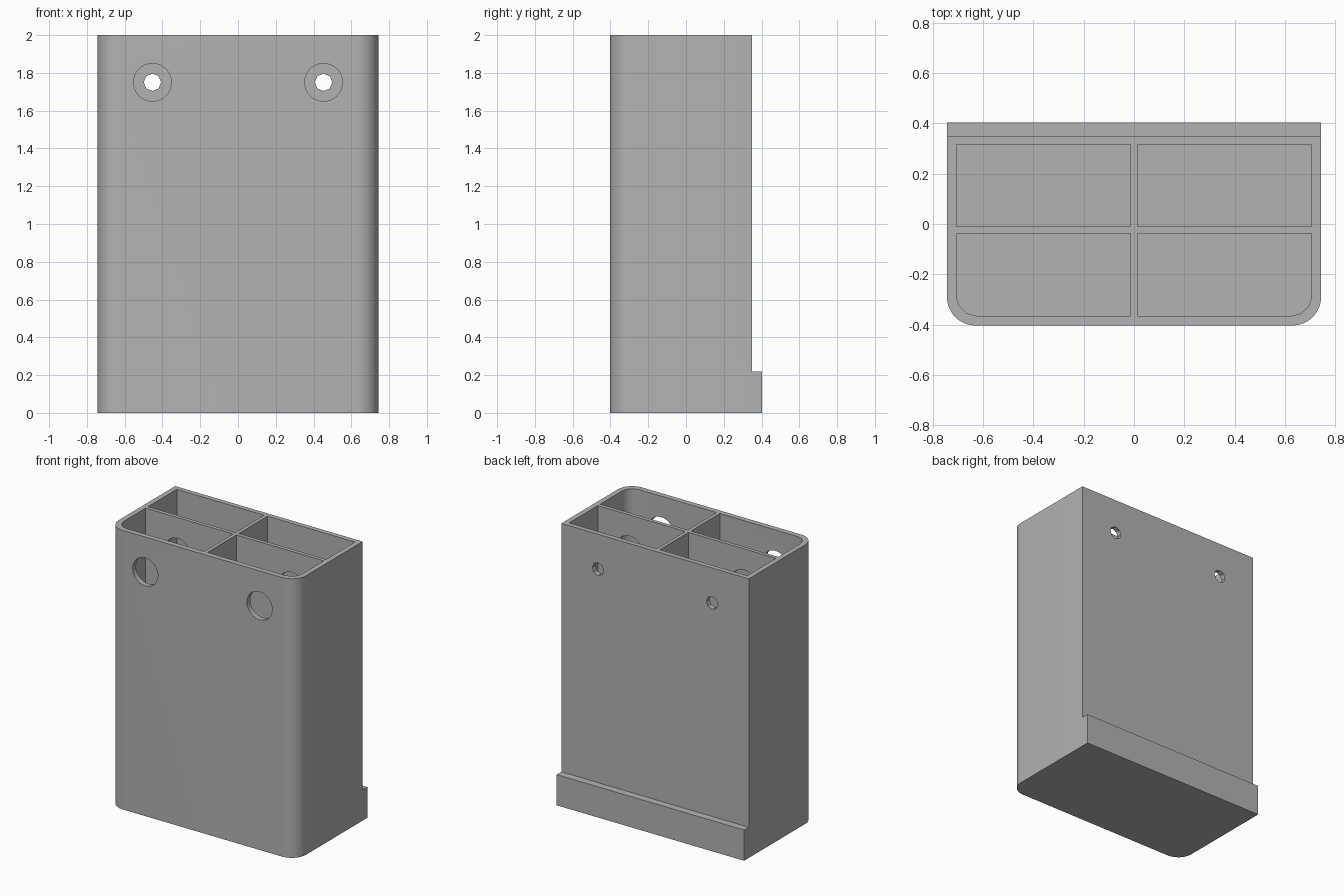
import bpy, bmesh, math
from mathutils import Matrix

if "Cube" in bpy.data.objects:
    bpy.data.objects.remove(bpy.data.objects["Cube"], do_unlink=True)

W, D, H = 0.743, 0.403, 2.0        # half width, half depth, height
BACK, LIP = 0.35, 0.22             # back wall plane, foot lip height
IN_X, IN_FRONT, IN_BACK = 0.706, -0.365, 0.315
RIB, FLOOR = 0.013, 0.037
HOLE_X, HOLE_Z = 0.453, 1.75

grey = bpy.data.materials.new("grey plastic")
grey.use_nodes = True
colour = (0.45, 0.45, 0.45, 1)
grey.diffuse_color = colour
grey.node_tree.nodes["Principled BSDF"].inputs["Base Color"].default_value = colour


def finish(name, bm):
    bmesh.ops.recalc_face_normals(bm, faces=bm.faces)
    mesh = bpy.data.meshes.new(name)
    bm.to_mesh(mesh)
    bm.free()
    mesh.materials.append(grey)
    ob = bpy.data.objects.new(name, mesh)
    bpy.context.collection.objects.link(ob)
    return ob


def prism(name, x0, x1, y0, y1, z0, z1, round_left=0, round_right=0, steps=8):
    """Upright block whose two front corners may be rounded."""
    pts = [(x1, y1), (x0, y1)]
    for x, side, r in ((x0, 1, round_left), (x1, -1, round_right)):
        if not r:
            pts.append((x, y0))
            continue
        arc = [(x + side * r * (1 - math.cos(a)), y0 + r * (1 - math.sin(a)))
               for a in (math.pi / 2 * i / steps for i in range(steps + 1))]
        pts += arc if side == 1 else arc[::-1]
    bm = bmesh.new()
    face = bm.faces.new([bm.verts.new((x, y, z0)) for x, y in pts])
    top = bmesh.ops.extrude_face_region(bm, geom=[face])["geom"]
    bmesh.ops.translate(bm, vec=(0, 0, z1 - z0),
                        verts=[v for v in top if isinstance(v, bmesh.types.BMVert)])
    return finish(name, bm)


def bore(name, x, y0, y1, radius, sides):
    """Cylinder running front to back."""
    bm = bmesh.new()
    place = Matrix.Translation((x, (y0 + y1) / 2, HOLE_Z)) @ Matrix.Rotation(math.pi / 2, 4, "X")
    bmesh.ops.create_cone(bm, cap_ends=True, segments=sides, radius1=radius,
                          radius2=radius, depth=y1 - y0, matrix=place)
    return finish(name, bm)


# Outer shell, rounded at the front
body = prism("caddy_body", -W, W, -D, D, 0, H, 0.113, 0.113, 12)

# Step above the foot lip
cutters = [prism("back_step_cutter", -1, 1, BACK, 1, LIP, H + 1)]

# Four open compartments
for side, sx in (("right", -1), ("left", 1)):
    x0, x1 = sorted((sx * RIB, sx * IN_X))
    cutters.append(prism(side + "_back_pocket_cutter", x0, x1, -0.01, IN_BACK, FLOOR, H + 1))
    r = 0.08
    cutters.append(prism(side + "_front_pocket_cutter", x0, x1, IN_FRONT, -0.037, FLOOR, H + 1,
                         r if sx < 0 else 0, r if sx > 0 else 0, 3))
    # Tool access holes at the front and screw holes at the back
    cutters.append(bore(side + "_access_cutter", sx * HOLE_X, -0.6, 0.1, 0.1, 32))
    cutters.append(bore(side + "_screw_cutter", sx * HOLE_X, 0.2, 0.6, 0.046, 8))

# Carve everything out of the shell
bpy.context.view_layer.objects.active = body
for cutter in cutters:
    cutter.hide_render = True
    mod = body.modifiers.new(cutter.name, "BOOLEAN")
    mod.operation = "DIFFERENCE"
    mod.solver = "EXACT"
    mod.object = cutter
    bpy.ops.object.modifier_apply(modifier=mod.name)
    bpy.data.objects.remove(cutter, do_unlink=True)

bpy.ops.object.select_all(action="DESELECT")
body.select_set(True)
bpy.ops.object.shade_smooth_by_angle(angle=math.radians(35))
